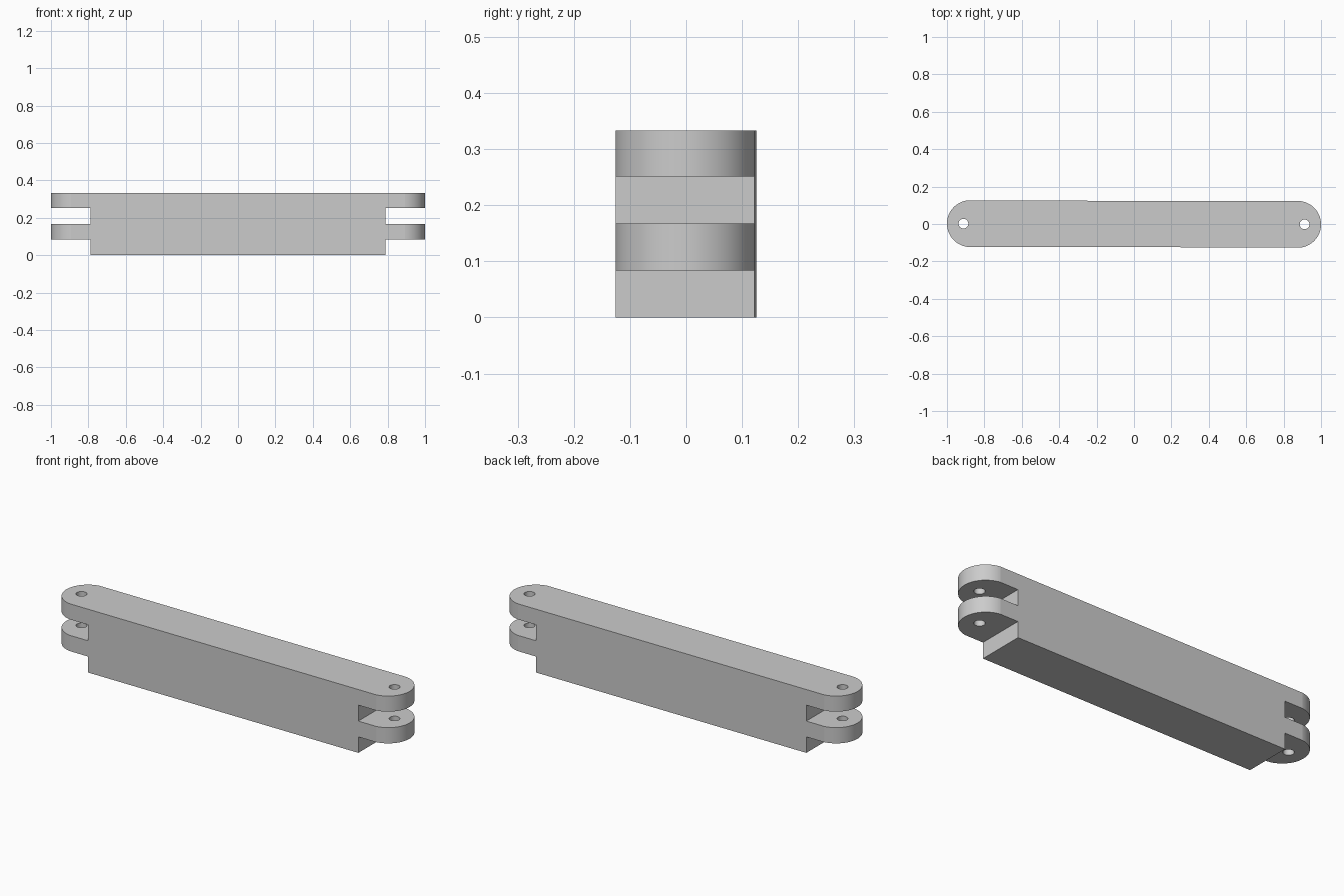
import bpy, bmesh
from math import radians, sin, cos
from mathutils import Matrix

cube = bpy.data.objects.get("Cube")
if cube:
    bpy.data.objects.remove(cube, do_unlink=True)

HALF_WIDTH = 0.1235
HEIGHT = 0.333
BODY_END = 0.788     # where the solid middle stops
ARC_X = 0.875        # centre of the rounded tips
HOLE_X = 0.912

grey = bpy.data.materials.new("light grey")
grey.use_nodes = True
grey.diffuse_color = (0.6, 0.6, 0.6, 1)
grey.node_tree.nodes["Principled BSDF"].inputs["Base Color"].default_value = (0.6, 0.6, 0.6, 1)


def make_object(name, bm):
    bmesh.ops.recalc_face_normals(bm, faces=bm.faces)
    mesh = bpy.data.meshes.new(name)
    bm.to_mesh(mesh)
    bm.free()
    mesh.materials.append(grey)
    obj = bpy.data.objects.new(name, mesh)
    bpy.context.collection.objects.link(obj)
    return obj


# Round-ended bar, extruded to full height
bm = bmesh.new()
outline = []
radius = 1 - ARC_X
steps = 44
for side in (1, -1):
    for i in range(steps + 1):
        a = radians(-82 + 164 * i / steps)
        outline.append(bm.verts.new((side * (ARC_X + radius * cos(a)), side * radius * sin(a), 0)))
base = bm.faces.new(outline)
top = bmesh.ops.extrude_face_region(bm, geom=[base])["geom"]
bmesh.ops.translate(bm, vec=(0, 0, HEIGHT), verts=[v for v in top if isinstance(v, bmesh.types.BMVert)])
link = make_object("hinge_link", bm)

# Slots that leave two lugs at each end
bm = bmesh.new()
for side in (1, -1):
    for low, high in ((-0.1, 0.084), (0.167, 0.251)):
        place = Matrix.Translation((side * (BODY_END + 0.2), 0, (low + high) / 2))
        bmesh.ops.create_cube(bm, size=1, matrix=place @ Matrix.Diagonal((0.4, 0.6, high - low, 1)))
slots = make_object("slot_cutter", bm)

# Pin holes through the lugs
bm = bmesh.new()
for side in (1, -1):
    bmesh.ops.create_cone(bm, cap_ends=True, segments=64, radius1=0.026, radius2=0.026, depth=1,
                          matrix=Matrix.Translation((side * HOLE_X, 0, HEIGHT / 2)))
holes = make_object("hole_cutter", bm)

bpy.ops.object.select_all(action="DESELECT")
link.select_set(True)
bpy.context.view_layer.objects.active = link
for cutter in (slots, holes):
    cutter.hide_render = True
    cut = link.modifiers.new(cutter.name, "BOOLEAN")
    cut.operation = "DIFFERENCE"
    cut.solver = "EXACT"
    cut.object = cutter
    bpy.ops.object.modifier_apply(modifier=cut.name)
    bpy.data.objects.remove(cutter, do_unlink=True)

# Smooth tips and holes, crisp edges elsewhere; the bar sits very slightly turned
bpy.ops.object.shade_smooth_by_angle(angle=radians(6.5))
link.rotation_euler.z = radians(-0.12)
